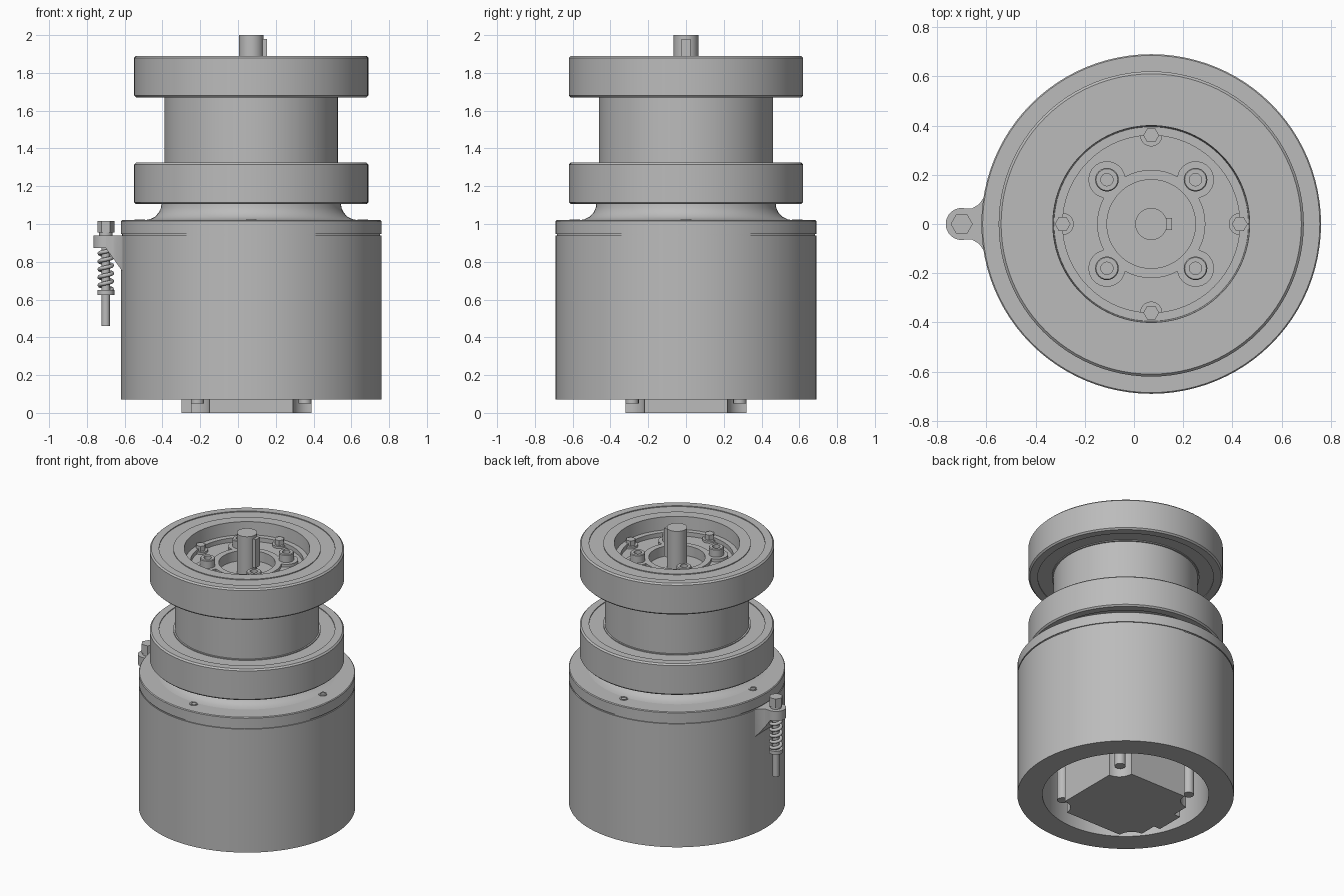
import bpy, bmesh, math
from mathutils import Matrix, Vector

cube = bpy.data.objects.get("Cube")
if cube:
    bpy.data.objects.remove(cube, do_unlink=True)

AXIS = 0.07                      # x of the main turning axis
grey = bpy.data.materials.new("machined_grey")
grey.use_nodes = True
COLOUR = (0.5, 0.5, 0.5, 1)
grey.diffuse_color = COLOUR
grey.node_tree.nodes["Principled BSDF"].inputs["Base Color"].default_value = COLOUR


def finish(bm, name, x=AXIS, y=0):
    bmesh.ops.remove_doubles(bm, verts=bm.verts, dist=1e-5)
    bmesh.ops.recalc_face_normals(bm, faces=bm.faces)
    mesh = bpy.data.meshes.new(name)
    bm.to_mesh(mesh)
    bm.free()
    mesh.materials.append(grey)
    ob = bpy.data.objects.new(name, mesh)
    ob.location = (x, y, 0)
    bpy.context.collection.objects.link(ob)
    bpy.ops.object.select_all(action='DESELECT')
    ob.select_set(True)
    bpy.context.view_layer.objects.active = ob
    bpy.ops.object.shade_smooth_by_angle(angle=math.radians(30))
    return ob


def lathe(name, profile, closed=False, steps=96, x=AXIS, y=0):
    """Turn a profile of (radius, height) points around the z axis."""
    bm = bmesh.new()
    verts = [bm.verts.new((r, 0, z)) for r, z in profile]
    edges = [bm.edges.new(p) for p in zip(verts, verts[1:])]
    if closed:
        edges.append(bm.edges.new((verts[-1], verts[0])))
    bmesh.ops.spin(bm, geom=verts + edges, cent=(0, 0, 0), axis=(0, 0, 1),
                   angle=2 * math.pi, steps=steps, use_duplicate=False)
    return finish(bm, name, x, y)


def cylinder(name, r, z0, z1, x=AXIS, y=0, sides=32):
    return lathe(name, [(0, z0), (r, z0), (r, z1), (0, z1)], steps=sides, x=x, y=y)


def extrude(bm, outline, z0, z1):
    face = bm.faces.new([bm.verts.new((px, py, z0)) for px, py in outline])
    out = bmesh.ops.extrude_face_region(bm, geom=[face], use_keep_orig=True)
    top = [g for g in out["geom"] if isinstance(g, bmesh.types.BMVert)]
    bmesh.ops.translate(bm, verts=top, vec=(0, 0, z1 - z0))


def box(name, centre, size):
    bm = bmesh.new()
    bmesh.ops.create_cube(bm, size=1, matrix=Matrix.Translation(centre) @ Matrix.Diagonal((*size, 1)))
    return finish(bm, name, 0)


def arc(cx, cy, r, a0, a1, n):
    angles = [math.radians(a0 + (a1 - a0) * i / n) for i in range(n + 1)]
    return [(cx + r * math.cos(a), cy + r * math.sin(a)) for a in angles]


# Main housing, open below, and its cover flange
lathe("housing", [(0.53, 0.07), (0.69, 0.07), (0.69, 0.938), (0.53, 0.938)], True)
lathe("cover_flange", [(0, 0.9), (0.53, 0.9), (0.53, 0.938), (0.683, 0.938), (0.683, 0.947),
                       (0.69, 0.947), (0.69, 1.015), (0.685, 1.02), (0, 1.02)])

# Hub with flared foot and a recessed mounting face in its bore
lathe("hub", [(0.57, 1.02), (0.54, 1.024), (0.51, 1.038), (0.49, 1.06), (0.478, 1.085),
              (0.475, 1.11), (0.46, 1.11), (0.46, 1.885), (0.40, 1.885), (0.395, 1.80),
              (0.36, 1.80), (0.36, 1.77), (0.18, 1.77), (0.18, 1.72), (0, 1.72)])

# Two bearings with slightly sunken shields
for side, z in (("lower", 1.105), ("upper", 1.67)):
    half = [(0.40, 0.0), (0.47, 0.0), (0.47, 0.006), (0.56, 0.006), (0.56, 0.0),
            (0.61, 0.0), (0.62, 0.01)]
    h = 0.22
    profile = [(r, z + d) for r, d in half] + [(r, z + h - d) for r, d in reversed(half)]
    lathe(side + "_bearing", profile, True)

# Raised ring around the shaft opening
lathe("pilot_ring", [(0.18, 1.765), (0.22, 1.765), (0.22, 1.79), (0.18, 1.79)], True, 48)

# Four bolt bosses with socket screws on the diagonals
for i, (sx, sy) in enumerate([(1, 1), (-1, 1), (-1, -1), (1, -1)]):
    x, y = AXIS + 0.18 * sx, 0.18 * sy
    cylinder(f"bolt_boss_{i}", 0.075, 1.765, 1.79, x, y)
    lathe(f"socket_bolt_{i}", [(0, 1.78), (0.048, 1.78), (0.048, 1.84), (0.044, 1.845),
                               (0.025, 1.845), (0.025, 1.815), (0, 1.815)], steps=24, x=x, y=y)
    # Long motor screws standing in the corner notches
    cylinder(f"motor_screw_{i}", 0.035, 0.05, 0.9, AXIS + 0.285 * sx, 0.285 * sy, 16)

# Hub bolts, cover screws and base screws on the main axes
for i in range(4):
    a = i * math.pi / 2
    c, s = math.cos(a), math.sin(a)
    cylinder(f"hub_bolt_seat_{i}", 0.045, 1.765, 1.785, AXIS + 0.36 * c, 0.36 * s, 24)
    cylinder(f"hub_bolt_{i}", 0.032, 1.78, 1.82, AXIS + 0.36 * c, 0.36 * s, 6)
    for part, r, z in (("cover", 0.59, 1.022), ("base", 0.61, 0.072)):
        lathe(f"{part}_screw_{i}", [(0.018, z - 0.006), (0.028, z - 0.006),
                                    (0.028, z + 0.003 * (1 if z > 1 else -2)),
                                    (0.018, z + 0.003 * (1 if z > 1 else -2))],
              True, 16, AXIS + r * c, r * s)

# Output shaft and key
cylinder("shaft", 0.065, 1.70, 2.0)
box("shaft_key", (0.13, 0, 1.88), (0.047, 0.047, 0.2))

# Square motor with a hollow notch along each corner
bm = bmesh.new()
outline = []
for k in range(4):
    turn = Matrix.Rotation(k * math.pi / 2, 2)
    outline += [tuple(turn @ Vector(p)) for p in arc(0.32, 0.32, 0.1, 270, 180, 8)]
extrude(bm, outline, 0, 0.9)
finish(bm, "motor")
box("motor_connector", (-0.27, 0, 0.06), (0.06, 0.2, 0.12))

# Side lug with waisted outline and sloping gusset
LUG_X = -0.70
bm = bmesh.new()
edge = [(-0.585, -0.17), (-0.605, -0.115), (-0.63, -0.08), (-0.66, -0.062)]
tip = arc(LUG_X, 0, 0.065, 285, 75, 18)
extrude(bm, edge + tip + [(x, -y) for x, y in reversed(edge)], 0.872, 0.94)
bmesh.ops.bisect_plane(bm, geom=bm.verts[:] + bm.edges[:] + bm.faces[:],
                       plane_co=(-0.70, 0, 0), plane_no=(1, 0, 0))
for v in bm.verts:
    if v.co.z < 0.9:
        v.co.z -= max(0, v.co.x + 0.70) * 1.4
finish(bm, "side_lug", 0)

# Plunger screw: hex head, rod, collar
cylinder("plunger_head", 0.045, 0.955, 1.017, LUG_X, 0, 6)
cylinder("plunger_washer", 0.035, 0.935, 0.957, LUG_X, 0)
cylinder("plunger_rod", 0.022, 0.46, 0.95, LUG_X, 0, 24)
cylinder("plunger_collar", 0.045, 0.625, 0.65, LUG_X, 0, 24)

# Coil spring around the rod
curve = bpy.data.curves.new("plunger_spring", 'CURVE')
curve.dimensions = '3D'
curve.bevel_depth = 0.011
curve.bevel_resolution = 2
curve.use_fill_caps = True
spline = curve.splines.new('POLY')
TURNS, N = 5, 120
spline.points.add(N)
for i, p in enumerate(spline.points):
    a = 2 * math.pi * TURNS * i / N
    p.co = (0.033 * math.cos(a), 0.033 * math.sin(a), 0.655 + 0.21 * i / N, 1)
curve.materials.append(grey)
spring = bpy.data.objects.new("plunger_spring", curve)
spring.location = (LUG_X, 0, 0)
bpy.context.collection.objects.link(spring)
